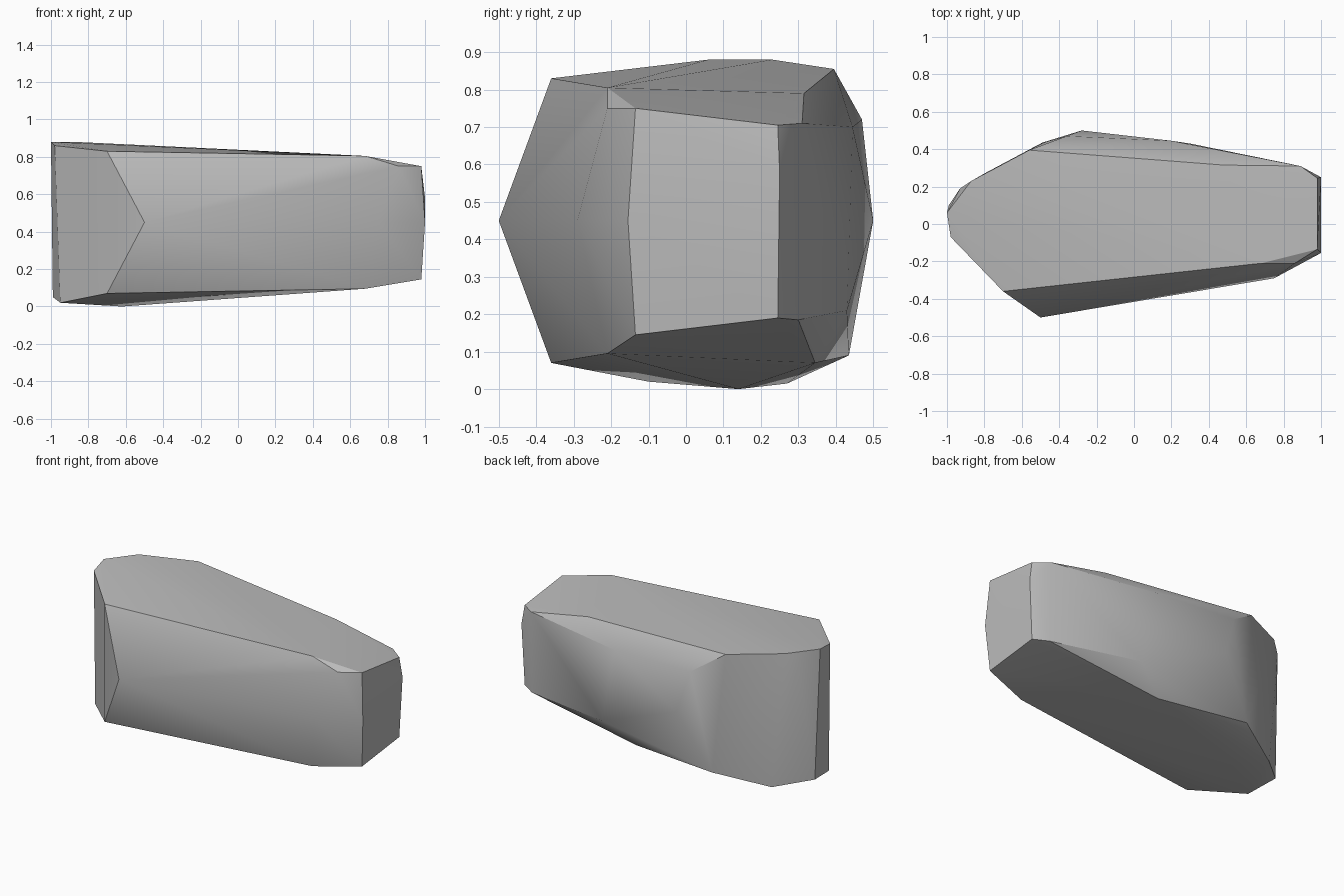
import bpy
import bmesh
import math

default_cube = bpy.data.objects.get("Cube")
if default_cube:
    bpy.data.objects.remove(default_cube, do_unlink=True)


def make_material(name, colour):
    material = bpy.data.materials.new(name)
    material.use_nodes = True
    material.diffuse_color = colour
    shader = material.node_tree.nodes["Principled BSDF"]
    shader.inputs["Base Color"].default_value = colour
    return material


def chiselled_stone(name, corner_groups, material):
    """Wrap a convex skin around groups of corners and shade it by angle."""
    bm = bmesh.new()
    for group in corner_groups:
        for corner in group:
            bm.verts.new(corner)
    hull = bmesh.ops.convex_hull(bm, input=bm.verts[:])
    # Remove any corner that ended up beneath the skin
    loose = [vert for vert in bm.verts if not vert.link_faces]
    bmesh.ops.delete(bm, geom=loose, context="VERTS")
    # Merge almost coplanar triangles into broad facets
    bmesh.ops.dissolve_limit(bm, angle_limit=math.radians(1),
                             verts=bm.verts[:], edges=bm.edges[:])
    bmesh.ops.recalc_face_normals(bm, faces=bm.faces[:])
    mesh = bpy.data.meshes.new(name)
    bm.to_mesh(mesh)
    bm.free()
    mesh.materials.append(material)
    stone = bpy.data.objects.new(name, mesh)
    bpy.context.collection.objects.link(stone)
    bpy.ops.object.select_all(action="DESELECT")
    stone.select_set(True)
    bpy.context.view_layer.objects.active = stone
    bpy.ops.object.shade_smooth_by_angle(angle=math.radians(30))
    return stone


# Upper rim, anticlockwise from the front
top_rim = [
    (-.7, -.36, .83), (.68, -.21, .805), (.86, -.21, .75),
    (.98, -.135, .75), (.98, .245, .705), (.89, .31, .71),
    (.48, .315, .79), (-.56, .395, .855), (-.87, .23, .88),
    (-.93, .19, .82), (-1, .06, .88), (-.98, -.07, .86),
]

# Bulging girdle around the middle
girdle = [
    (-.5, -.5, .45), (.75, -.29, .45), (1, -.155, .45),
    (1, .25, .58), (.2, .445, .7), (-.36, .47, .72),
    (-.28, .5, .45), (.3, .43, .21),
]

# Lower rim and the resting point
bottom_rim = [
    (-.7, -.36, .07), (.68, -.21, .095), (.98, -.135, .145),
    (.98, .245, .19), (.89, .3, .185), (.11, .345, .07),
    (-.49, .435, .09), (-.8, .27, .015), (-.99, .1, .05),
    (-.95, -.1, .02), (-.62, .14, 0),
]

grey = make_material("stone grey", (.5, .5, .5, 1))
chiselled_stone("rock", [top_rim, girdle, bottom_rim], grey)
